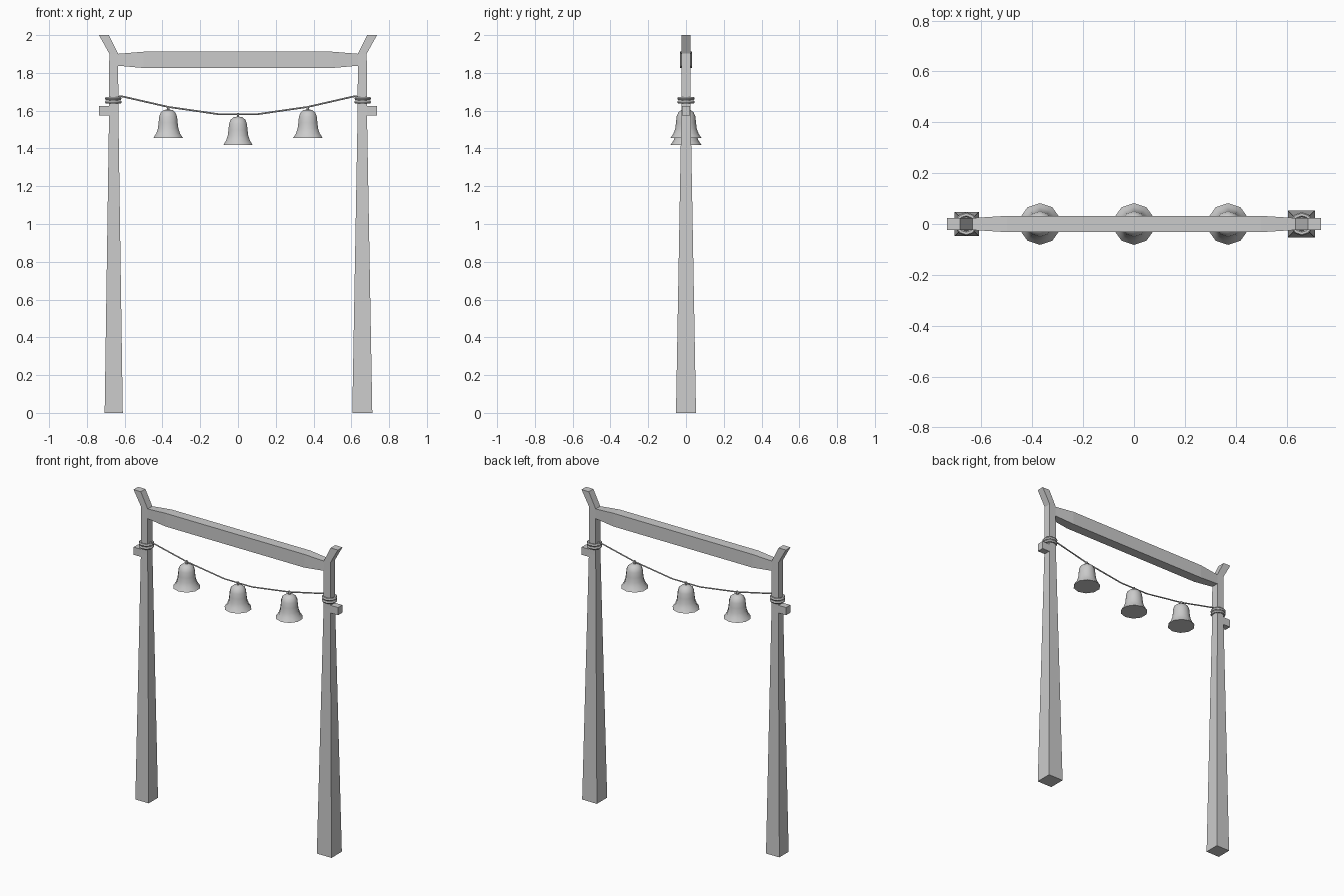
import bpy, bmesh, math
from mathutils import Vector

if "Cube" in bpy.data.objects:
    bpy.data.objects.remove(bpy.data.objects["Cube"])


def finish(name, bm, smooth=False):
    bmesh.ops.recalc_face_normals(bm, faces=bm.faces)
    me = bpy.data.meshes.new(name)
    bm.to_mesh(me)
    bm.free()
    ob = bpy.data.objects.new(name, me)
    bpy.context.collection.objects.link(ob)
    if smooth:
        bpy.ops.object.select_all(action='DESELECT')
        ob.select_set(True)
        bpy.context.view_layer.objects.active = ob
        bpy.ops.object.shade_smooth_by_angle(angle=math.radians(45))
    return ob


def loft(name, rings, closed=False, smooth=False):
    """Skin a list of equal-length vertex rings; cap both ends unless closed."""
    bm = bmesh.new()
    vs = [[bm.verts.new(p) for p in r] for r in rings]
    n = len(rings[0])
    pairs = list(zip(vs, vs[1:])) + ([(vs[-1], vs[0])] if closed else [])
    for a, b in pairs:
        for i in range(n):
            j = (i + 1) % n
            bm.faces.new((a[i], a[j], b[j], b[i]))
    if not closed:
        bm.faces.new(vs[0])
        bm.faces.new(vs[-1])
    return finish(name, bm, smooth)


def rect_z(x, z, hx, hy):
    return [(x - hx, -hy, z), (x + hx, -hy, z), (x + hx, hy, z), (x - hx, hy, z)]


def rect_x(x, z0, z1, hy):
    return [(x, -hy, z0), (x, hy, z0), (x, hy, z1), (x, -hy, z1)]


def circle(x, z, r, n):
    return [(x + r * math.sin(2 * math.pi * i / n), r * math.cos(2 * math.pi * i / n), z)
            for i in range(n)]


def torus(name, x, z, major, minor, n=10, m=6):
    rings = []
    for i in range(n):
        a = 2 * math.pi * i / n
        ring = []
        for k in range(m):
            b = 2 * math.pi * k / m
            r = major + minor * math.cos(b)
            ring.append((x + r * math.sin(a), r * math.cos(a), z + minor * math.sin(b)))
        rings.append(ring)
    loft(name, rings, closed=True, smooth=True)


# Posts with flared tips, pegs and rope wraps
for side, s, base in (("left", -1, 0.048), ("right", 1, 0.053)):
    cx = s * 0.658
    loft(side + "_post", [rect_z(cx, 0, base, base), rect_z(cx, 1.6, 0.0245, 0.0245),
                          rect_z(cx, 1.902, 0.0235, 0.0235),
                          rect_z(s * 0.71, 2.0, 0.026, 0.0235)])
    loft(side + "_peg", [rect_x(s * 0.66, 1.575, 1.625, 0.022),
                         rect_x(s * 0.736, 1.575, 1.625, 0.022)])
    for k, z in enumerate((1.646, 1.665)):
        torus(f"{side}_rope_wrap_{k + 1}", s * 0.66, z, 0.037, 0.0095)

# Crossbeam, tapered at both ends
loft("crossbeam", [rect_x(-0.66, 1.84, 1.899, 0.022), rect_x(-0.5, 1.826, 1.912, 0.032),
                   rect_x(0.5, 1.826, 1.912, 0.032), rect_x(0.66, 1.84, 1.899, 0.022)])

# Sagging rope
path = [(-0.655, 1.672), (-0.615, 1.676), (-0.37, 1.62), (-0.1, 1.581),
        (0.1, 1.581), (0.37, 1.62), (0.615, 1.676), (0.655, 1.672)]
rope = []
for i, (x, z) in enumerate(path):
    p, q = path[max(i - 1, 0)], path[min(i + 1, len(path) - 1)]
    d = Vector((q[0] - p[0], 0, q[1] - p[1])).normalized()
    up = Vector((-d.z, 0, d.x))
    rope.append([Vector((x, 0, z)) + 0.0045 * (math.cos(t) * up + math.sin(t) * Vector((0, 1, 0)))
                 for t in (2 * math.pi * k / 6 for k in range(6))])
loft("rope", rope, smooth=True)

# Bells: radius and height above the rim
profile = [(0.082, 0), (0.066, 0.024), (0.057, 0.05), (0.053, 0.08),
           (0.050, 0.112), (0.041, 0.134), (0.025, 0.147), (0.008, 0.150)]
for name, x, z in (("left", -0.37, 1.456), ("middle", 0, 1.418), ("right", 0.37, 1.456)):
    loft(name + "_bell", [circle(x, z + h, r, 10) for r, h in profile], smooth=True)
    loft(name + "_bell_hanger", [circle(x, z + 0.145, 0.007, 6),
                                 circle(x, z + 0.17, 0.007, 6)], smooth=True)
